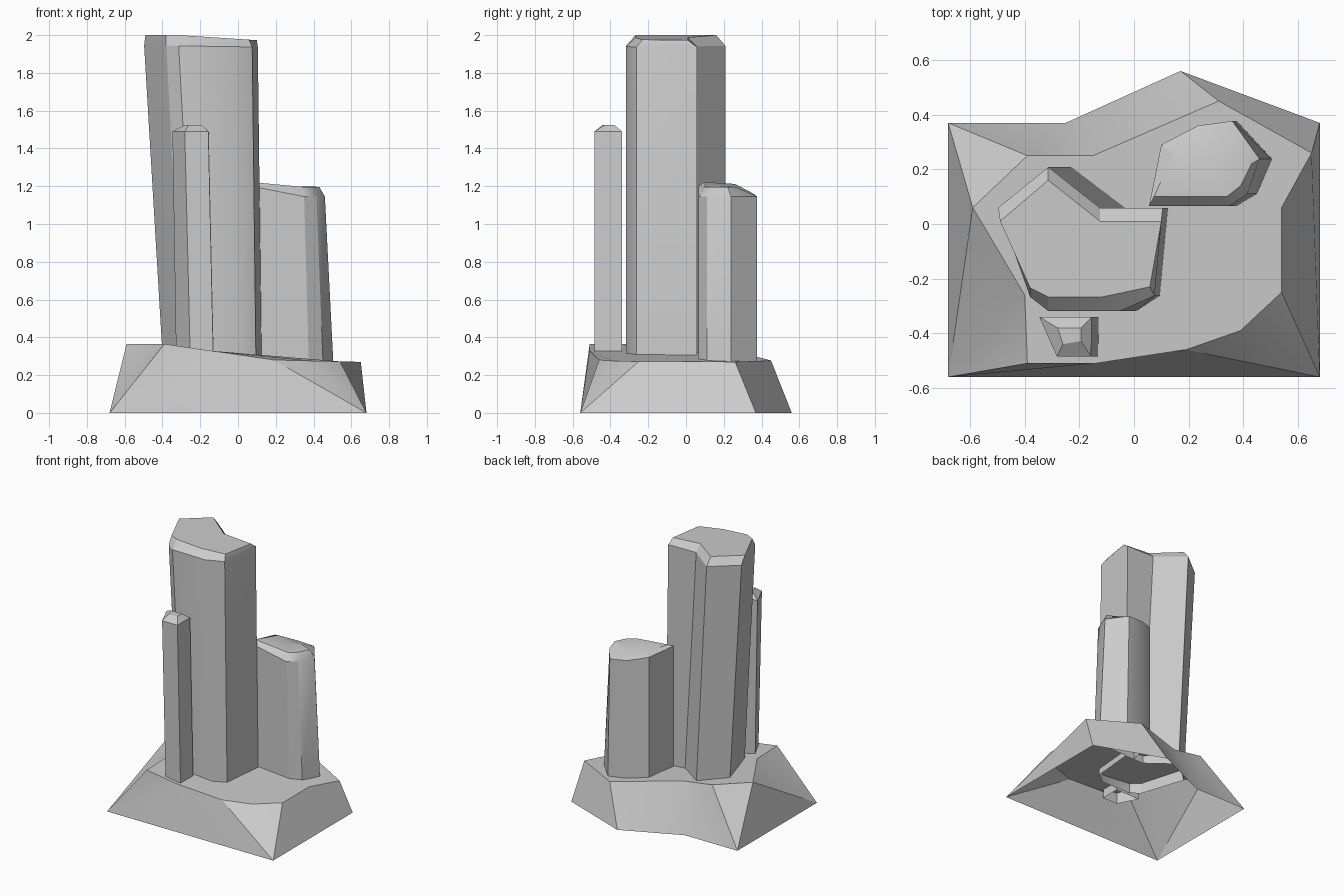
import bpy, math

if "Cube" in bpy.data.objects:
    bpy.data.objects.remove(bpy.data.objects["Cube"])


def make(name, verts, faces):
    me = bpy.data.meshes.new(name)
    me.from_pydata(verts, [], faces)
    me.update()
    ob = bpy.data.objects.new(name, me)
    bpy.context.collection.objects.link(ob)
    bpy.ops.object.select_all(action='DESELECT')
    ob.select_set(True)
    bpy.context.view_layer.objects.active = ob
    bpy.ops.object.shade_smooth_by_angle(angle=math.radians(28))
    return ob


def column(name, rim, cap, lean, rim_z, cap_z, foot_z=0.26):
    """Leaning prism: foot ring, rim ring and a smaller chamfered cap."""
    n = len(rim)
    verts = [(x + d, y, foot_z) for (x, y), d in zip(rim, lean)]
    verts += [(x, y, rim_z(x)) for x, y in rim]
    verts += [(x, y, cap_z(x)) for x, y in cap]
    faces = []
    for k in (0, n):
        for i in range(n):
            j = (i + 1) % n
            faces.append((k + i, k + j, k + n + j, k + n + i))
    faces.append(tuple(range(2 * n, 3 * n)))
    return make(name, verts, faces)


# rocky base: flared walls, sloping top, open underneath
foot = [(-.68, -.56), (.68, -.56), (.68, .37), (.17, .56), (-.25, .37), (-.68, .37)]
top = [(-.39, -.51), (-.14, -.51), (.19, -.46), (.39, -.39), (.54, -.25), (.54, .06),
       (.65, .26), (.31, .45), (-.15, .25), (-.39, .25), (-.59, .06), (-.40, -.26)]
link = [0, 0, 1, 1, 1, 1, 2, 3, 4, 5, 0, 0]   # foot corner under each top point


def ground(x):
    if x < -.39:
        return .365
    if x < .19:
        return .365 - .085 * (x + .39) / .58
    return .28 - .01 * (x - .19) / .46


verts = [(x, y, 0) for x, y in foot] + [(x, y, ground(x)) for x, y in top]
faces = []
for i in range(12):
    j = (i + 1) % 12
    a, b = link[i], link[j]
    if a == b:
        faces.append((a, 6 + j, 6 + i))
    elif (a, b) == (5, 0):                     # left wall meets the side point
        faces += [(5, 0, 6 + j), (5, 6 + j, 6 + i)]
    else:
        faces.append((a, b, 6 + j, 6 + i))
faces.append(tuple(range(6, 18)))
make("rock_base", verts, faces)

# tall main column
column("tall_column",
       [(-.497, .06), (-.38, -.267), (-.314, -.318), (-.05, -.318),
        (.075, -.263), (.105, .058), (-.124, .058), (-.314, .208)],
       [(-.49, .01), (-.38, -.234), (-.314, -.267), (-.117, -.267),
        (.058, -.23), (.1, .01), (-.124, .01), (-.314, .16)],
       [.1, .09, .09, .06, .02, .02, .094, .087],
       lambda x: 1.943 - .015 * (x + .3),
       lambda x: 2.0 if x < -.3 else 2.0 - .065 * (x + .314))

# short column at the back right
column("short_column",
       [(.055, .066), (.35, .066), (.415, .11), (.46, .238), (.36, .377), (.234, .36), (.1, .29)],
       [(.073, .1), (.34, .1), (.39, .14), (.43, .22), (.344, .26), (.245, .26), (.146, .26)],
       [0, .025, .035, .045, .017, 0, 0],
       lambda x: max(1.145, 1.205 - .25 * (x - .05)),
       lambda x: max(1.197, 1.222 - .13 * (x - .07)))

# thin column at the front
column("thin_column",
       [(-.347, -.34), (-.282, -.485), (-.157, -.485), (-.155, -.34)],
       [(-.28, -.38), (-.26, -.44), (-.194, -.428), (-.194, -.38)],
       [.02, .03, .027, .027],
       lambda x: 1.49, lambda x: 1.525)
